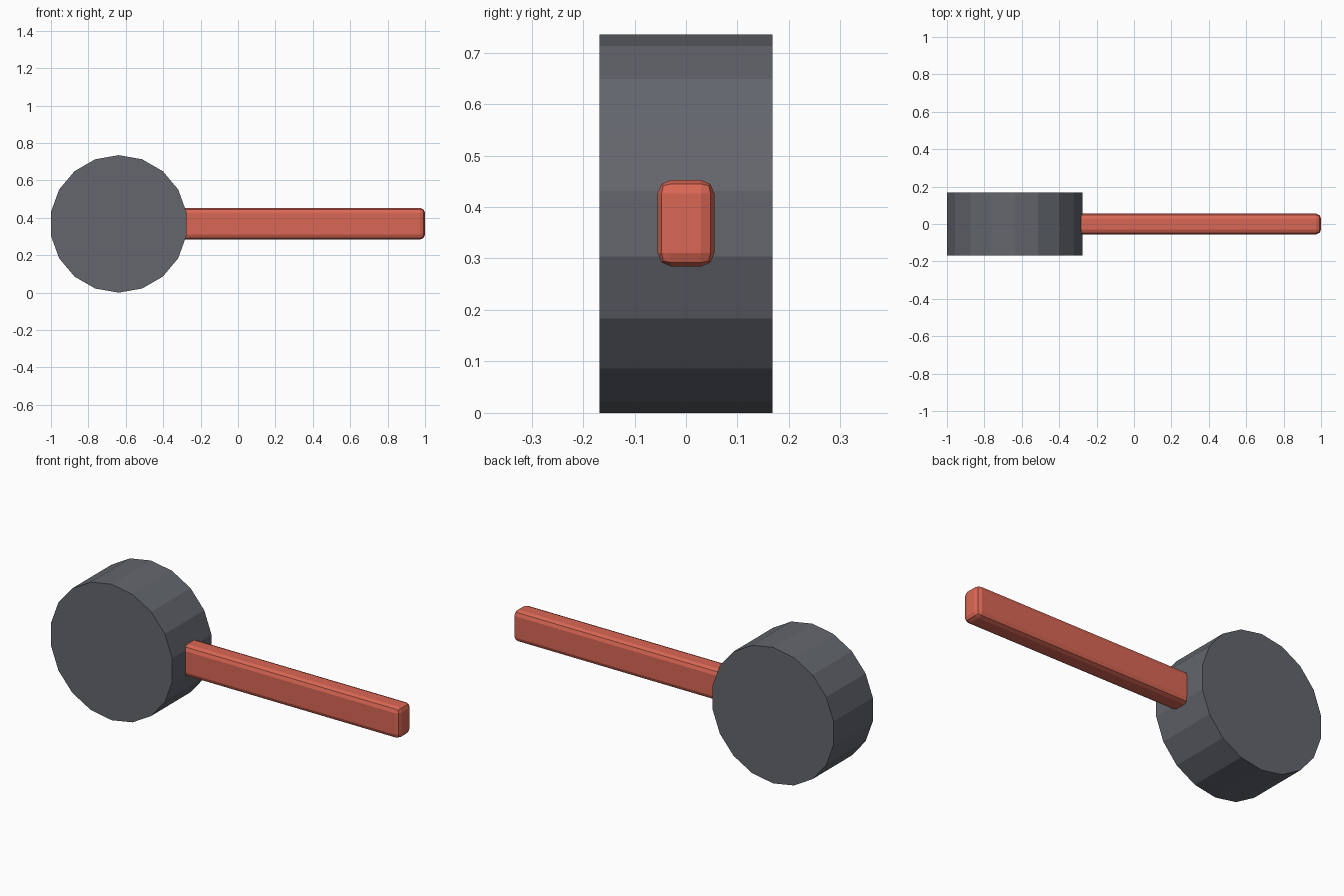
import bpy
import math

cube = bpy.data.objects.get("Cube")
if cube:
    bpy.data.objects.remove(cube, do_unlink=True)

HEAD_RADIUS = 0.3675
SIDES = 18
# Half width across the flats that face left and right
HEAD_HALF = HEAD_RADIUS * math.cos(math.pi / SIDES)


def flat_material(name, rgb):
    mat = bpy.data.materials.new(name)
    mat.use_nodes = True
    color = (*rgb, 1.0)
    mat.diffuse_color = color
    mat.node_tree.nodes["Principled BSDF"].inputs["Base Color"].default_value = color
    return mat


def finish(name, mat):
    obj = bpy.context.object
    obj.name = name
    obj.data.materials.append(mat)
    bpy.ops.object.transform_apply(location=False, rotation=True, scale=True)
    return obj


dark_grey = flat_material("dark grey", (0.125, 0.133, 0.152))
coral_red = flat_material("coral red", (0.70, 0.135, 0.09))

# Mallet head: faceted drum lying along y, one corner pointing straight up
bpy.ops.mesh.primitive_cylinder_add(
    vertices=SIDES, radius=HEAD_RADIUS, depth=0.336,
    location=(HEAD_HALF - 1, 0, HEAD_RADIUS), rotation=(math.pi / 2, 0, 0))
finish("mallet_head", dark_grey)

# Handle: rounded bar running from inside the head to the right end
start, end = -0.45, 1.0
bpy.ops.mesh.primitive_cube_add(size=1, location=((start + end) / 2, 0, HEAD_RADIUS + 0.001))
bpy.context.object.scale = (end - start, 0.11, 0.168)
handle = finish("handle", coral_red)
bevel = handle.modifiers.new("rounded edges", "BEVEL")
bevel.width = 0.026
bevel.segments = 2
